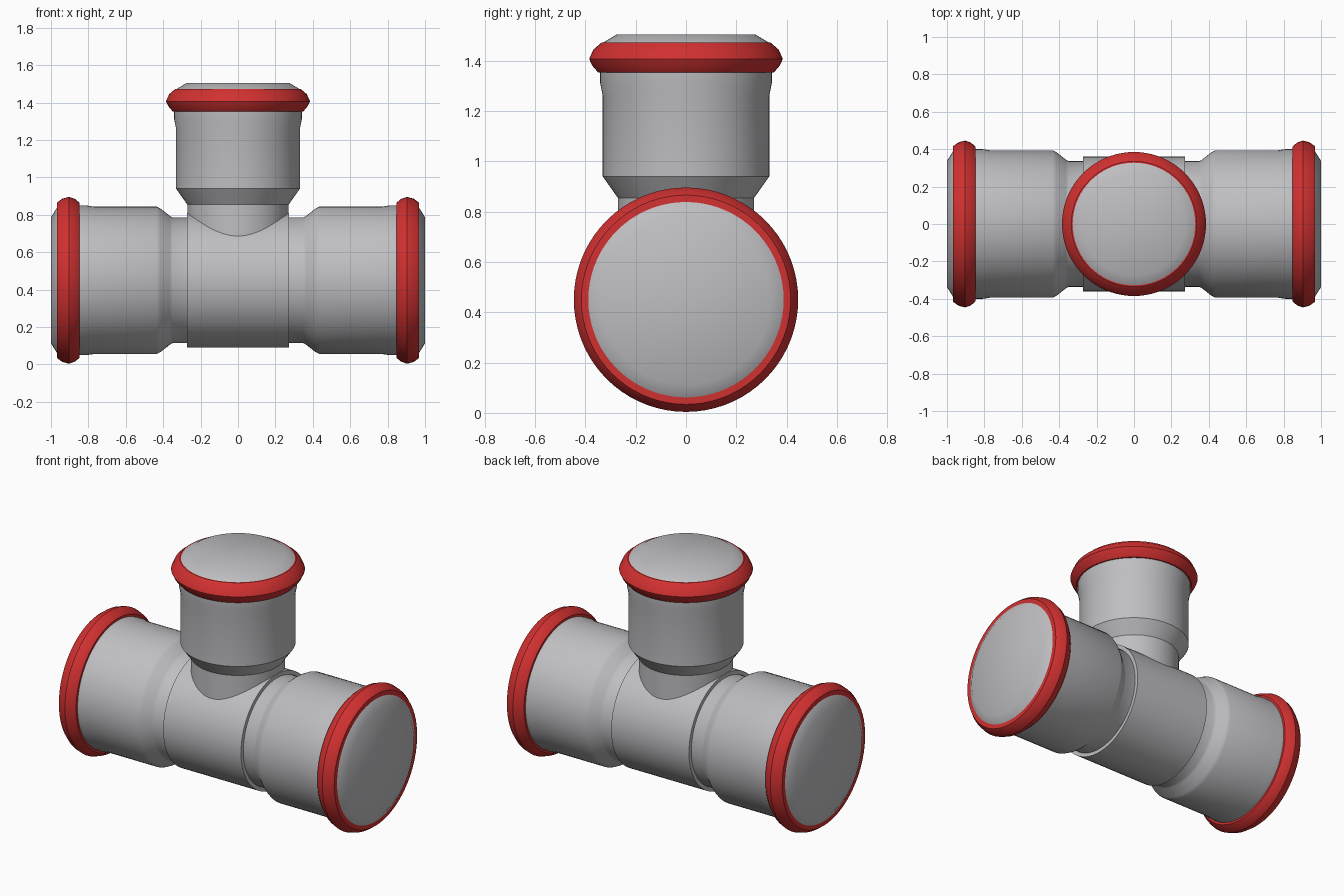
import bpy, bmesh
from math import cos, sin, pi, radians
from mathutils import Matrix, Vector

AXIS_Z = 0.45
SEGMENTS = 72

cube = bpy.data.objects.get("Cube")
if cube:
    bpy.data.objects.remove(cube, do_unlink=True)


def material(name, rgb):
    mat = bpy.data.materials.new(name)
    mat.use_nodes = True
    mat.diffuse_color = (*rgb, 1)
    bsdf = next(n for n in mat.node_tree.nodes if n.type == 'BSDF_PRINCIPLED')
    bsdf.inputs["Base Color"].default_value = (*rgb, 1)
    return mat


grey = material("pipe grey", (0.52, 0.52, 0.54))
red = material("seal red", (0.64, 0.03, 0.03))


def revolve(name, profile, mat, direction, cap_start=False, cap_end=False):
    """Spin (distance, radius) points around an axis leaving the fitting centre."""
    bm = bmesh.new()
    rings = []
    for d, r in profile:
        rings.append([bm.verts.new((r * cos(2 * pi * i / SEGMENTS),
                                    r * sin(2 * pi * i / SEGMENTS), d))
                      for i in range(SEGMENTS)])
    for a, b in zip(rings, rings[1:]):
        for i in range(SEGMENTS):
            j = (i + 1) % SEGMENTS
            bm.faces.new((a[i], a[j], b[j], b[i]))
    if cap_start:
        bm.faces.new(rings[0][::-1])
    if cap_end:
        bm.faces.new(rings[-1])
    turn = Vector((0, 0, 1)).rotation_difference(Vector(direction)).to_matrix().to_4x4()
    bm.transform(Matrix.Translation((0, 0, AXIS_Z)) @ turn)
    mesh = bpy.data.meshes.new(name)
    bm.to_mesh(mesh)
    bm.free()
    mesh.materials.append(mat)
    obj = bpy.data.objects.new(name, mesh)
    bpy.context.collection.objects.link(obj)
    bpy.ops.object.select_all(action='DESELECT')
    obj.select_set(True)
    bpy.context.view_layer.objects.active = obj
    bpy.ops.object.shade_smooth_by_angle(angle=radians(34))
    return obj


# Central barrel
revolve("centre_body", [(-0.273, 0.36), (0.273, 0.36)], grey, (1, 0, 0), True, True)

# Two run sockets, each with a seal ring and a closed end
run_socket = [(0.2, 0.336), (0.35, 0.336), (0.365, 0.345), (0.415, 0.384),
              (0.435, 0.394), (0.77, 0.394), (0.81, 0.40), (0.86, 0.40)]
run_ring = [(0.847, 0.39), (0.847, 0.414), (0.872, 0.435), (0.904, 0.446),
            (0.94, 0.436), (0.967, 0.416), (0.968, 0.388)]
run_cap = [(0.967, 0.39), (1.0, 0.337)]
for side, sx in (("left", 1), ("right", -1)):
    out = (sx, 0, 0)
    revolve(side + "_socket", run_socket, grey, out)
    revolve(side + "_seal_ring", run_ring, red, out)
    revolve(side + "_end_cap", run_cap, grey, out, cap_end=True)

# Upright branch
up = (0, 0, 1)
branch_socket = [(0.05, 0.271), (0.405, 0.271), (0.49, 0.331), (0.81, 0.331),
                 (0.86, 0.341), (0.92, 0.341)]
branch_ring = [(0.903, 0.33), (0.903, 0.349), (0.93, 0.372), (0.957, 0.385),
               (0.995, 0.368), (1.023, 0.335), (1.0235, 0.325)]
revolve("branch_socket", branch_socket, grey, up)
revolve("branch_seal_ring", branch_ring, red, up)
revolve("branch_end_cap", [(1.022, 0.33), (1.055, 0.275)], grey, up, cap_end=True)
